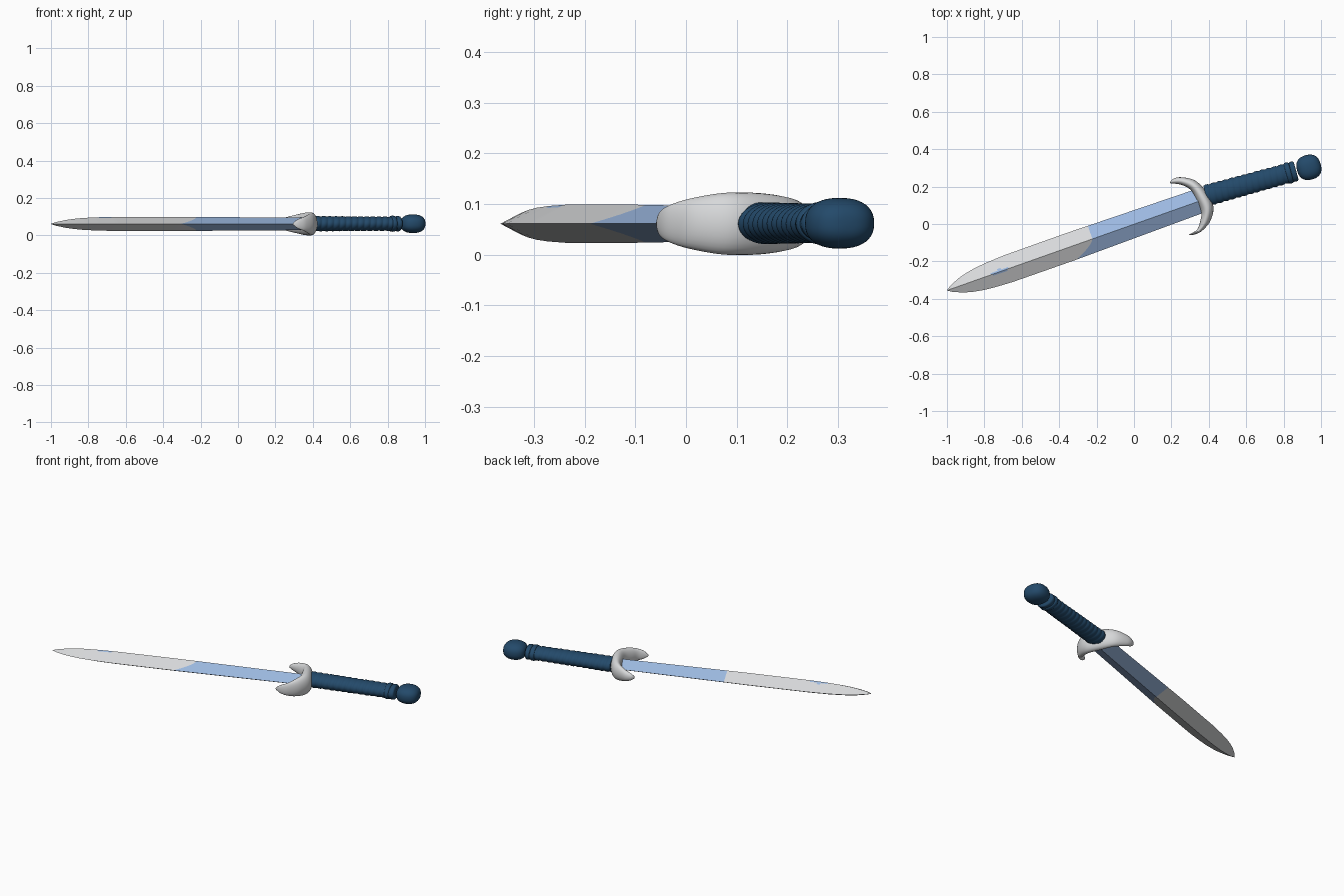
import bpy, bmesh, math
from mathutils import Vector

if "Cube" in bpy.data.objects:
    bpy.data.objects.remove(bpy.data.objects["Cube"])


def material(name, rgb):
    m = bpy.data.materials.new(name)
    m.diffuse_color = (*rgb, 1)
    m.use_nodes = True
    m.node_tree.nodes["Principled BSDF"].inputs["Base Color"].default_value = m.diffuse_color
    return m


STEEL = material("pale steel", (0.68, 0.69, 0.70))
BLUE = material("light blue steel", (0.33, 0.48, 0.74))
NAVY = material("dark navy", (0.017, 0.068, 0.145))


def loft(name, rings, mats, rule=None, angle=30):
    """Skin closed rings into a capped solid; rule(row, centre) picks the material."""
    bm = bmesh.new()
    rows = [[bm.verts.new(p) for p in r] for r in rings]
    n = len(rows[0])
    for i in range(len(rows) - 1):
        for j in range(n):
            k = (j + 1) % n
            f = bm.faces.new((rows[i][j], rows[i][k], rows[i + 1][k], rows[i + 1][j]))
            if rule:
                f.material_index = rule(i, f.calc_center_median())
    bm.faces.new(rows[0])
    cap = bm.faces.new(rows[-1])
    if rule:
        cap.material_index = rule(len(rows), cap.calc_center_median())
    bmesh.ops.recalc_face_normals(bm, faces=bm.faces)
    me = bpy.data.meshes.new(name)
    bm.to_mesh(me)
    bm.free()
    ob = bpy.data.objects.new(name, me)
    bpy.context.collection.objects.link(ob)
    for m in mats:
        me.materials.append(m)
    bpy.ops.object.select_all(action='DESELECT')
    ob.select_set(True)
    bpy.context.view_layer.objects.active = ob
    bpy.ops.object.shade_smooth_by_angle(angle=math.radians(angle))
    return ob


def lerp_table(table, x):
    for (x0, y0), (x1, y1) in zip(table, table[1:]):
        if x <= x1:
            return y0 + (y1 - y0) * (x - x0) / (x1 - x0)
    return table[-1][1]


def frame(start, end):
    """Origin, axis and sideways direction in the ground plane."""
    a, b = Vector((*start, 0)), Vector((*end, 0))
    u = (b - a).normalized()
    return a, u, Vector((-u.y, u.x, 0))


# Blade: diamond section, two colours split along a slanted line
TIP, U, N = frame((-1.0, -0.355), (0.3, 0.105))
WIDTH = [(0, .001), (.03, .020), (.085, .042), (.13, .054), (.18, .063),
         (.25, .070), (.35, .075), (.7, .076), (1.47, .066)]
COLS = 16
SPLIT = 78
blade_rings = []
for i in range(147):
    t = i * 0.01
    ring = []
    for j in range(2 * COLS):
        v = -1 + 2 * j / COLS if j <= COLS else 3 - 2 * j / COLS
        side = 1 if j <= COLS else -1
        shift = 0.045 - 0.115 * max(0, -v) ** 1.5
        s = t + shift * max(0, 1 - abs(t - SPLIT * 0.01) / 0.3)
        w = lerp_table(WIDTH, s)
        p = TIP + U * s + N * (w * v)
        p.z = 0.061 + side * (1 - abs(v)) * w * 0.5
        ring.append(p)
    blade_rings.append(ring)


def blade_colour(row, c):
    if row >= SPLIT:
        return 1
    d = c - TIP
    s, n = d.dot(U), d.dot(N)
    # small blue patch on the upper ridge
    spot = ((s - 0.30) / 0.048) ** 2 + ((n - 0.001) / 0.013) ** 2 < 1
    return 1 if spot and c.z > 0.061 else 0


loft("blade", blade_rings, [STEEL, BLUE], blade_colour)

# Crescent guard: outer xy, inner xy, half height, smoothed between stations
STATIONS = [(.192, .222, .193, .218, .006), (.207, .240, .215, .216, .020),
            (.250, .250, .258, .208, .035), (.325, .233, .305, .180, .050),
            (.385, .175, .335, .125, .060), (.424, .095, .360, .060, .061),
            (.410, .020, .350, .000, .050), (.368, -.033, .337, -.030, .037),
            (.328, -.055, .312, -.047, .024), (.295, -.059, .296, -.055, .006)]


def catmull(pts, i, f):
    p = [pts[min(max(i + k, 0), len(pts) - 1)] for k in (-1, 0, 1, 2)]
    return [0.5 * (2 * b + (c - a) * f + (2 * a - 5 * b + 4 * c - d) * f * f
                   + (3 * b - a - 3 * c + d) * f ** 3) for a, b, c, d in zip(*p)]


guard_rings = []
for i in range((len(STATIONS) - 1) * 6 + 1):
    ox, oy, ix, iy, h = catmull(STATIONS, i // 6, (i % 6) / 6)
    ring = []
    for j in range(28):
        a = 2 * math.pi * j / 28
        k = (1 + math.cos(a)) / 2
        ring.append((ix + (ox - ix) * k, iy + (oy - iy) * k, 0.061 + h * math.sin(a)))
    guard_rings.append(ring)
loft("guard", guard_rings, [STEEL], angle=60)

# Grip, collars and pommel share the slightly bent handle axis
BASE, HU, HN = frame((0.385, 0.151), (0.935, 0.303))


def oval(s, a, b, power=1.0, segs=40, bump=lambda ang: 1.0):
    ring = []
    for j in range(segs):
        ang = 2 * math.pi * j / segs
        c, d = math.cos(ang), math.sin(ang)
        c = math.copysign(abs(c) ** power, c)
        d = math.copysign(abs(d) ** power, d)
        k = bump(ang)
        p = BASE + HU * s + HN * (a * c * k)
        p.z = 0.062 + b * d * k
        ring.append(p)
    return ring


# Grip with a spiral cord wrap
PITCH = 0.034
grip_rings = []
for i in range(131):
    s = 0.48 * i / 130
    taper = 1 - 0.08 * i / 130
    wrap = lambda ang, s=s: 0.93 + 0.08 * abs(math.sin(math.pi * s / PITCH + ang / 2))
    grip_rings.append(oval(s, 0.058 * taper, 0.041 * taper, bump=wrap))
loft("grip", grip_rings, [NAVY], angle=60)

# Two rounded collars below the pommel
for idx, (pos, a, b) in enumerate([(0.458, 0.058, 0.043), (0.486, 0.055, 0.041)]):
    rings = []
    for i in range(9):
        q = -1 + i / 4
        k = 0.86 + 0.14 * math.sqrt(1 - q * q)
        rings.append(oval(pos + 0.014 * q, a * k, b * k))
    loft(f"collar_{idx + 1}", rings, [NAVY], angle=60)

# Pommel: softly squared ball
CENTRE = 0.5706
rings = []
for i in range(25):
    q = math.pi * (0.01 + 0.98 * i / 24)
    k = math.sin(q) ** 0.75
    along = -math.copysign(abs(math.cos(q)) ** 0.9, math.cos(q))
    rings.append(oval(CENTRE + 0.065 * along, 0.067 * k, 0.050 * k, power=0.85))
loft("pommel", rings, [NAVY], angle=60)
